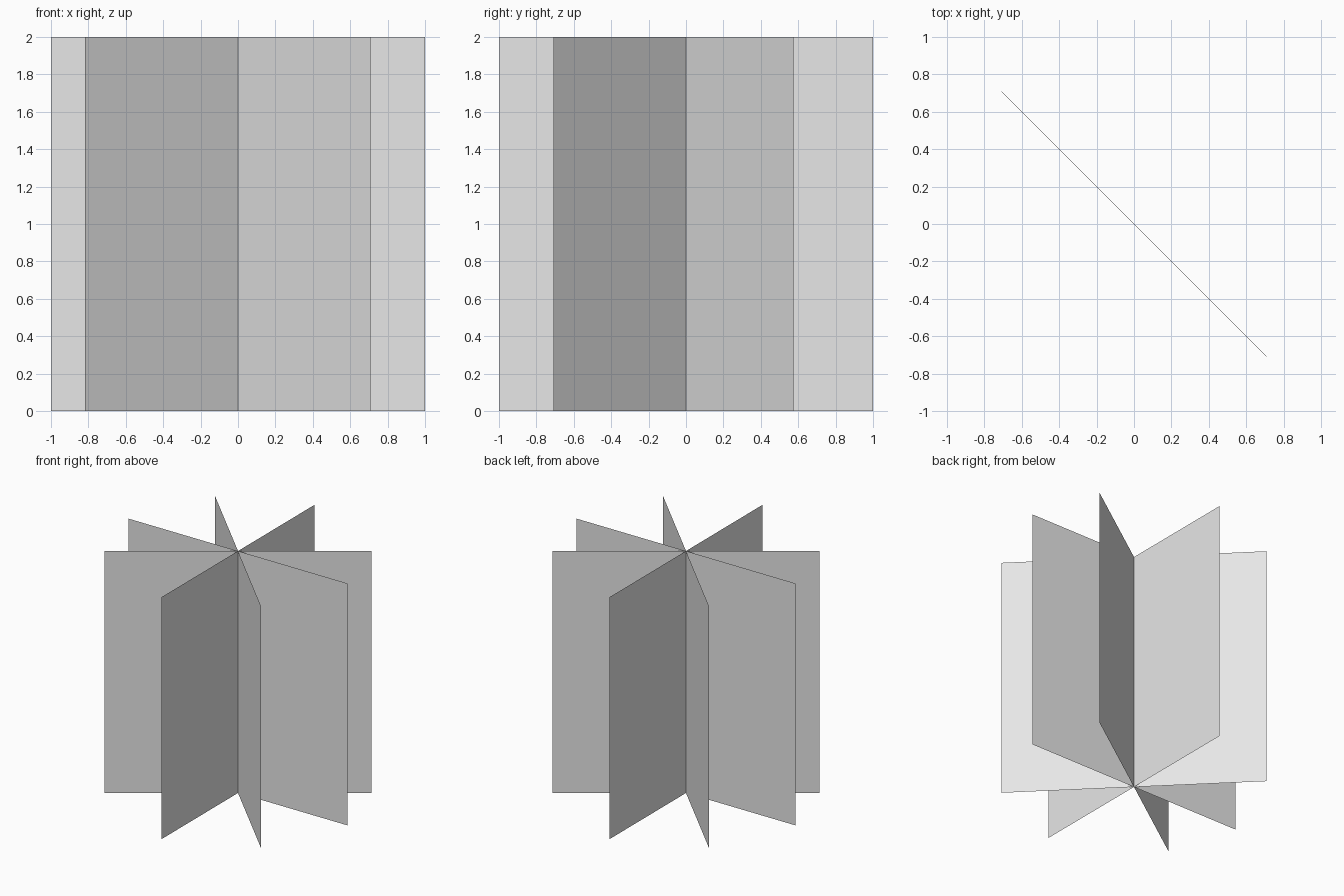
import bpy
from math import radians

default_cube = bpy.data.objects.get("Cube")
if default_cube:
    bpy.data.objects.remove(default_cube, do_unlink=True)

# Single light grey for every panel
grey = bpy.data.materials.new("light_grey")
grey.use_nodes = True
colour = (0.8, 0.8, 0.8, 1.0)
grey.diffuse_color = colour
grey.node_tree.nodes["Principled BSDF"].inputs["Base Color"].default_value = colour


def add_panel(name, heading):
    """Upright square sheet through the centre axis, turned about z in degrees."""
    bpy.ops.mesh.primitive_plane_add(
        size=2, location=(0, 0, 1), rotation=(radians(90), 0, radians(heading)))
    panel = bpy.context.object
    panel.name = name
    panel.data.materials.append(grey)


# Four thin panels crossing on the vertical axis
headings = {
    "cross_panel": 0,
    "slanted_panel": 35,
    "lengthwise_panel": 90,
    "diagonal_panel": -45,
}
for name, heading in headings.items():
    add_panel(name, heading)
